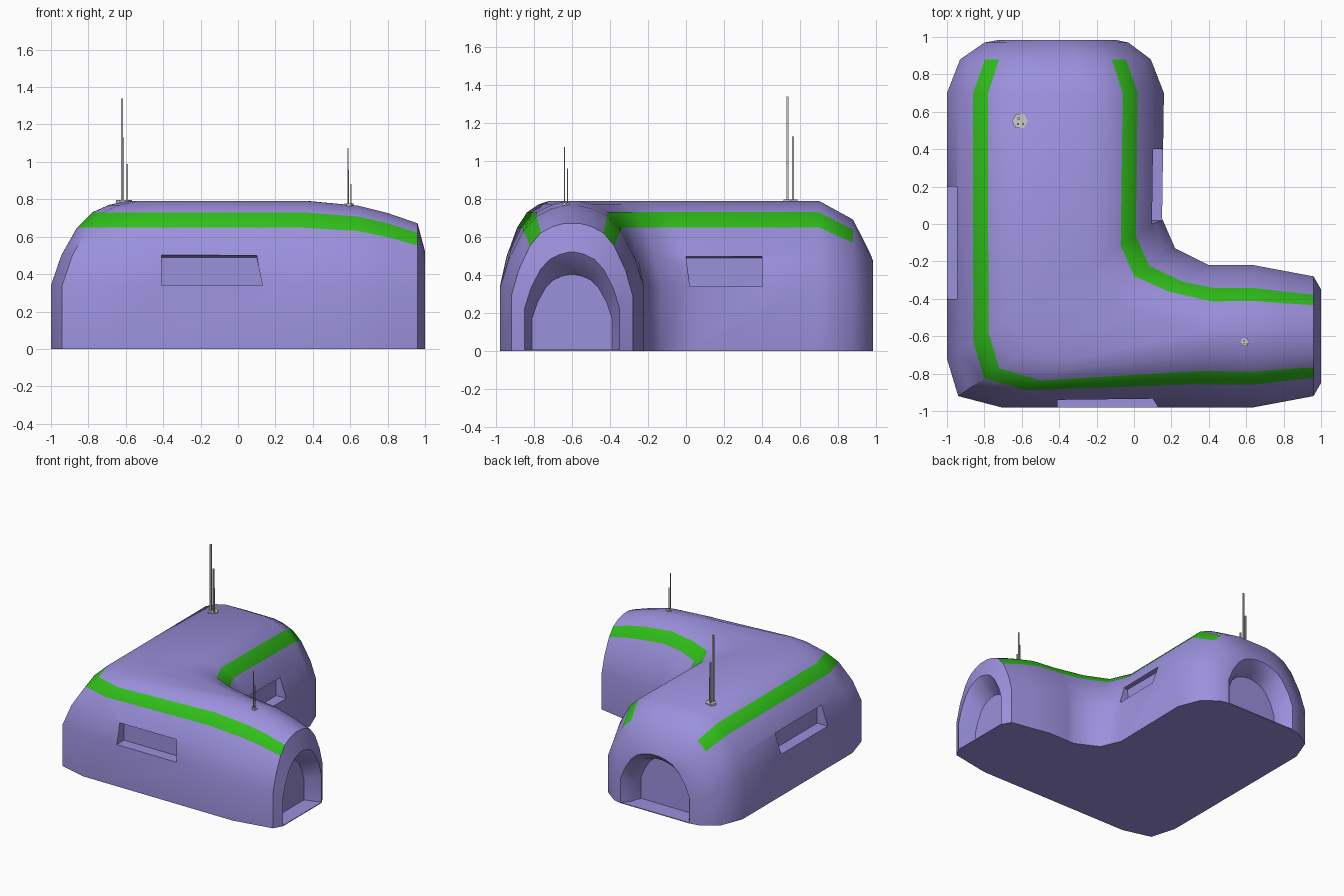
import bpy, bmesh, math
from mathutils import Vector

if "Cube" in bpy.data.objects:
    bpy.data.objects.remove(bpy.data.objects["Cube"])


def material(name, rgb):
    m = bpy.data.materials.new(name)
    m.diffuse_color = (*rgb, 1)
    m.use_nodes = True
    m.node_tree.nodes["Principled BSDF"].inputs["Base Color"].default_value = m.diffuse_color
    return m


PURPLE = material("wall_purple", (0.33, 0.28, 0.72))
GREEN = material("stripe_green", (0.03, 0.52, 0.01))


def make_object(name, bm, mats=()):
    bmesh.ops.recalc_face_normals(bm, faces=bm.faces)
    me = bpy.data.meshes.new(name)
    bm.to_mesh(me)
    bm.free()
    ob = bpy.data.objects.new(name, me)
    bpy.context.collection.objects.link(ob)
    for m in mats:
        me.materials.append(m)
    return ob


def prism(name, base, offset, mats=()):
    """Extrude a polygon along an offset vector."""
    bm = bmesh.new()
    lo = [bm.verts.new(p) for p in base]
    hi = [bm.verts.new(Vector(p) + Vector(offset)) for p in base]
    bm.faces.new(lo)
    bm.faces.new(hi)
    for i in range(len(lo)):
        j = (i + 1) % len(lo)
        bm.faces.new((lo[i], lo[j], hi[j], hi[i]))
    return make_object(name, bm, mats)


# Half of the arched cross-section: inset from wall, height
PROFILE = [(0, 0), (0, .34), (.055, .5), (.14, .65), (.22, .73), (.31, .77), (.40, .79)]

# Stations along the L: outer xy, inner xy, height scale, inset scale
STATIONS = [
    (-.66, .84, -.18, .84, .50, .55),   # back alcove
    (-.68, .93, -.15, .93, .53, .60),
    (-.72, .985, -.10, .985, .60, .70),  # back lip
    (-.80, .97, -.03, .97, .65, .80),
    (-.93, .88, .09, .88, .875, .95),
    (-1, .70, .16, .70, 1, 1),
    (-1, -.72, .15, .03, 1, 1.2),       # corner
    (-.94, -.92, .22, -.13, 1, 1.2),
    (-.71, -.98, .40, -.22, 1, 1.15),
    (.30, -.98, .46, -.22, 1, .90),
    (.64, -.98, .64, -.22, .97, .87),
    (.80, -.95, .80, -.25, .92, .79),
    (.96, -.92, .96, -.28, .85, .70),
    (1, -.85, 1, -.35, .66, .60),       # right lip
    (.95, -.835, .95, -.365, .58, .55),
    (.87, -.81, .87, -.39, .51, .50),   # right alcove
]

# Main shell: arch lofted through the stations
bm = bmesh.new()
rings = []
for ox, oy, ix, iy, h, q in STATIONS:
    o, i = Vector((ox, oy, 0)), Vector((ix, iy, 0))
    d = (i - o).normalized()
    pts = [o + d * a * q + Vector((0, 0, z * h)) for a, z in PROFILE]
    pts += [i - d * a * q + Vector((0, 0, z * h)) for a, z in reversed(PROFILE)]
    rings.append([bm.verts.new(p) for p in pts])
n = len(PROFILE) * 2
for s, (a, b) in enumerate(zip(rings, rings[1:])):
    for k in range(n - 1):
        f = bm.faces.new((a[k], a[k + 1], b[k + 1], b[k]))
        if k in (3, n - 5) and 4 <= s < 12:
            f.material_index = 1
bm.faces.new(rings[0])
bm.faces.new(rings[-1])
bm.faces.new([r[0] for r in rings] + [r[-1] for r in reversed(rings)])
shell = make_object("building_shell", bm, (PURPLE, GREEN))
bpy.context.view_layer.objects.active = shell
shell.select_set(True)
bpy.ops.object.shade_smooth_by_angle(angle=math.radians(48))

# Window recesses: (wall-origin x, y), inward direction, along direction, lengths
WINDOWS = [
    ((-.41, -1.05), (0, 1), (1, 0), .51, .03),
    ((-1.07, .20), (1, 0), (0, -1), .60, 0),
    ((.23, .40), (-1, 0), (0, -1), .40, -.02),
]
for num, ((x, y), inn, along, length, skew) in enumerate(WINDOWS):
    inn, along = Vector((*inn, 0)), Vector((*along, 0))
    up = Vector((0, 0, 1))
    p = Vector((x, y, 0))
    quad = [p + up * .34, p + along * (length + skew) + up * .34,
            p + along * length + up * .525, p + up * .525]
    back = [v + inn * .165 for v in quad]
    back[2].z = back[3].z = .49
    cb = bmesh.new()
    va, vb = [[cb.verts.new(v) for v in loop] for loop in (quad, back)]
    cb.faces.new(va)
    cb.faces.new(vb)
    for k in range(4):
        cb.faces.new((va[k], va[(k + 1) % 4], vb[(k + 1) % 4], vb[k]))
    cutter = make_object(f"window_cutter_{num}", cb, (PURPLE,))
    cutter.hide_render = True
    mod = shell.modifiers.new("window", 'BOOLEAN')
    mod.operation, mod.solver, mod.object = 'DIFFERENCE', 'EXACT', cutter
    bpy.ops.object.modifier_apply(modifier=mod.name)
    bpy.data.objects.remove(cutter)

# Alcove floors
for name, idx in (("back_alcove_floor", (2, 1, 0)), ("right_alcove_floor", (13, 14, 15))):
    base = [(*STATIONS[k][0:2], 0) for k in idx]
    base += [(*STATIONS[k][2:4], 0) for k in reversed(idx)]
    prism(name, base, (0, 0, .006), (PURPLE,))


# Antenna clusters: hexagonal base plate and three square rods
def antenna(name, x, y, z, s):
    hexa = [(x + .043 * s * math.cos(k * math.pi / 3),
             y + .043 * s * math.sin(k * math.pi / 3), z - .01) for k in range(6)]
    prism(name + "_base", hexa, (0, 0, .016))
    rods = [(-.010, -.015, .55, .006), (-.006, .014, .34, .006), (.018, -.015, .20, .005)]
    for k, (dx, dy, height, r) in enumerate(rods):
        cx, cy, r = x + dx * s, y + dy * s, r * s
        sq = [(cx + i * r, cy + j * r, z) for i, j in ((-1, -1), (1, -1), (1, 1), (-1, 1))]
        prism(f"{name}_rod_{k + 1}", sq, (0, 0, height * s))


antenna("large_antenna", -.61, .55, .79, 1)
antenna("small_antenna", .593, -.632, .772, .55)
